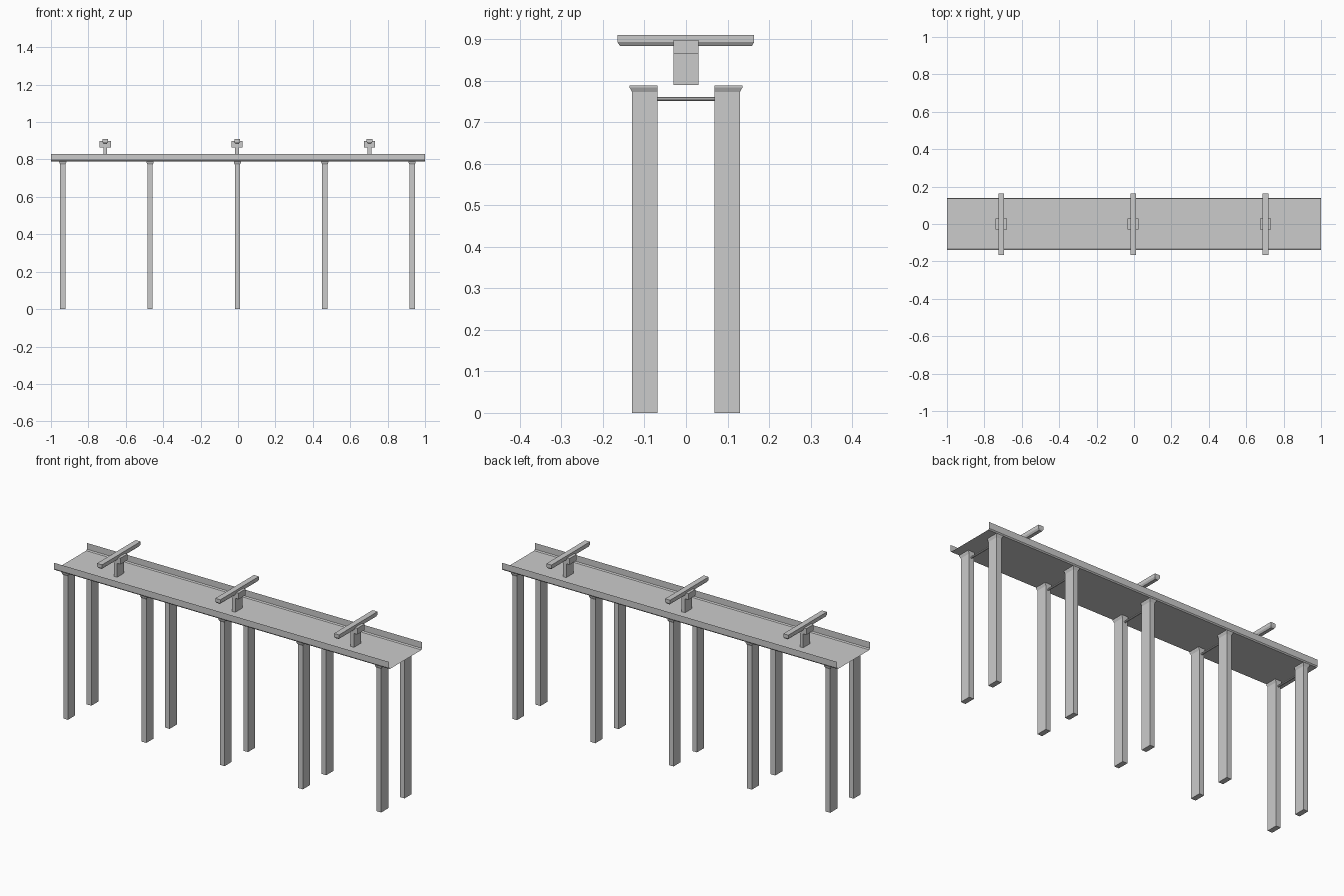
import bpy, bmesh
from mathutils import Matrix

if "Cube" in bpy.data.objects:
    bpy.data.objects.remove(bpy.data.objects["Cube"])


def make_object(name, bm):
    bmesh.ops.recalc_face_normals(bm, faces=bm.faces)
    mesh = bpy.data.meshes.new(name)
    bm.to_mesh(mesh)
    bm.free()
    obj = bpy.data.objects.new(name, mesh)
    bpy.context.collection.objects.link(obj)
    return obj


def stack(name, rings, x=0.0, mirror_y=False):
    """Closed solid from stacked rectangles: (z, half width x, y min, y max)."""
    bm = bmesh.new()
    loops = [[bm.verts.new(p) for p in ((x - w, a, z), (x + w, a, z), (x + w, b, z), (x - w, b, z))]
             for z, w, a, b in rings]
    for lo, hi in zip(loops, loops[1:]):
        for i in range(4):
            j = (i + 1) % 4
            bm.faces.new((lo[i], lo[j], hi[j], hi[i]))
    bm.faces.new(loops[0][::-1])
    bm.faces.new(loops[-1])
    obj = make_object(name, bm)
    if mirror_y:
        obj.modifiers.new("mirror", 'MIRROR').use_axis = (False, True, False)
    return obj


# Thin open trough: deck with two upright side walls
bm = bmesh.new()
profile = [(-0.14, 0.83), (-0.14, 0.796), (-0.135, 0.79),
           (0.135, 0.79), (0.14, 0.796), (0.14, 0.83)]
left = [bm.verts.new((-1, y, z)) for y, z in profile]
right = [bm.verts.new((1, y, z)) for y, z in profile]
for i in range(len(profile) - 1):
    bm.faces.new((left[i], right[i], right[i + 1], left[i + 1]))
make_object("deck", bm)

# Five pairs of columns with flared heads, each pair joined by a thin rod
for i in range(5):
    x = -0.937 + i * 0.467
    stack(f"columns_{i + 1}", [(0, 0.014, -0.13, -0.069),
                               (0.773, 0.014, -0.13, -0.069),
                               (0.784, 0.019, -0.136, -0.069),
                               (0.789, 0.019, -0.136, -0.069)], x, mirror_y=True)
    bm = bmesh.new()
    bmesh.ops.create_cone(bm, cap_ends=True, segments=8, radius1=0.005, radius2=0.005, depth=0.142,
                          matrix=Matrix.Translation((x, 0, 0.756)) @ Matrix.Rotation(1.5708, 4, 'X'))
    make_object(f"tie_rod_{i + 1}", bm)

# Three supports: post, wider head and a cross beam with chamfered underside
for i, x in enumerate((-0.71, -0.005, 0.703)):
    stack(f"post_{i + 1}", [(0.79, 0.01, -0.03, 0.03), (0.866, 0.01, -0.03, 0.03)], x)
    stack(f"post_head_{i + 1}", [(0.865, 0.03, -0.03, 0.03), (0.898, 0.03, -0.03, 0.03)], x)
    stack(f"cross_beam_{i + 1}", [(0.884, 0.009, -0.159, 0.159),
                                  (0.893, 0.015, -0.165, 0.164),
                                  (0.91, 0.015, -0.165, 0.164)], x)
